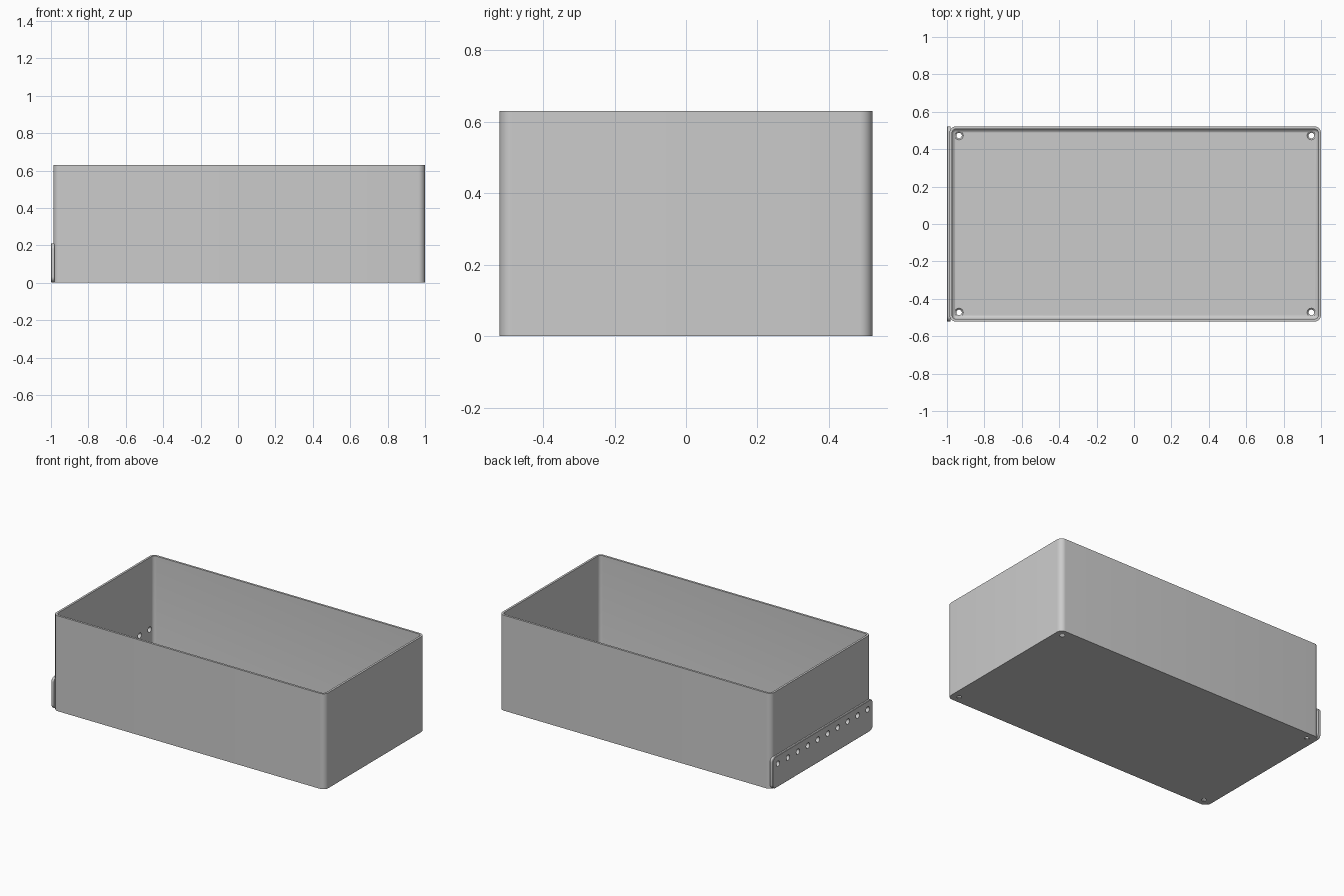
import bpy, bmesh, math
from mathutils import Matrix, Vector

cube = bpy.data.objects.get("Cube")
if cube:
    bpy.data.objects.remove(cube, do_unlink=True)

grey = bpy.data.materials.new("plain grey")
grey.use_nodes = True
colour = (0.6, 0.6, 0.6, 1)
grey.diffuse_color = colour
grey.node_tree.nodes["Principled BSDF"].inputs["Base Color"].default_value = colour

# Main dimensions
X0, X1, HALF_Y, TOP = -0.987, 1.0, 0.522, 0.63
CX, HALF_X = (X0 + X1) / 2, (X1 - X0) / 2
WALL, CORNER, FILLET = 0.014, 0.036, 0.02
PLATE_T, PLATE_H = 0.02, 0.208


def make_object(name, bm):
    bmesh.ops.recalc_face_normals(bm, faces=bm.faces)
    mesh = bpy.data.meshes.new(name)
    bm.to_mesh(mesh)
    bm.free()
    mesh.materials.append(grey)
    obj = bpy.data.objects.new(name, mesh)
    bpy.context.collection.objects.link(obj)
    return obj


def rounded_rect(hx, hy, radius, steps=8):
    """Outline of a rounded rectangle around the origin."""
    points = []
    for quarter, (sx, sy) in enumerate(((1, 1), (-1, 1), (-1, -1), (1, -1))):
        for i in range(steps + 1):
            a = (quarter + i / steps) * math.pi / 2
            points.append((sx * (hx - radius) + radius * math.cos(a),
                           sy * (hy - radius) + radius * math.sin(a)))
    return points


def loft(name, rings):
    """Skin equal-length rings and cap both ends."""
    bm = bmesh.new()
    loops = [[bm.verts.new(p) for p in ring] for ring in rings]
    for a, b in zip(loops, loops[1:]):
        for i in range(len(a)):
            j = (i + 1) % len(a)
            bm.faces.new((a[i], a[j], b[j], b[i]))
    bm.faces.new(loops[0])
    bm.faces.new(loops[-1])
    return make_object(name, bm)


def tray_ring(inset, z):
    outline = rounded_rect(HALF_X - inset, HALF_Y - inset, max(CORNER - inset, 0.001))
    return [(CX + x, y, z) for x, y in outline]


# Tray: outer wall, rim, inner wall, filleted floor
rings = [tray_ring(0, 0), tray_ring(0, TOP), tray_ring(WALL, TOP)]
for i in range(7):
    a = i / 6 * math.pi / 2
    rings.append(tray_ring(WALL + FILLET * (1 - math.cos(a)),
                           WALL + FILLET * (1 - math.sin(a))))
tray = loft("tray", rings)


# Mounting plate on the right end, with softened outer edge
def plate_ring(inset, x):
    outline = rounded_rect(HALF_Y - inset, PLATE_H / 2 - inset, 0.03 - inset)
    return [(x, y, z + PLATE_H / 2 + 0.002) for y, z in outline]


plate = loft("mounting_plate", [plate_ring(0, -1 + PLATE_T), plate_ring(0, -0.997),
                                plate_ring(0.003, -1)])


# Hole cutters
def add_cone(bm, centre, axis, r1, r2, depth):
    turn = Vector((0, 0, 1)).rotation_difference(Vector(axis)).to_matrix().to_4x4()
    bmesh.ops.create_cone(bm, cap_ends=True, segments=24, radius1=r1, radius2=r2,
                          depth=depth, matrix=Matrix.Translation(centre) @ turn)


def cut(obj, cutter):
    mod = obj.modifiers.new("holes", 'BOOLEAN')
    mod.operation, mod.solver, mod.object = 'DIFFERENCE', 'EXACT', cutter
    bpy.context.view_layer.objects.active = obj
    bpy.ops.object.modifier_apply(modifier=mod.name)


bm = bmesh.new()
for i in range(10):
    add_cone(bm, (X0, 0.104 * (i - 4.5), 0.155), (1, 0, 0), 0.018, 0.018, 0.1)
row_cutter = make_object("row_hole_cutter", bm)

bm = bmesh.new()
for sx in (-1, 1):
    for sy in (-1, 1):
        add_cone(bm, (CX + sx * 0.942, sy * 0.473, 0), (0, 0, 1), 0.015, 0.015, 0.1)
floor_cutter = make_object("floor_hole_cutter", bm)

bm = bmesh.new()
for sx in (-1, 1):
    for sy in (-1, 1):
        add_cone(bm, (CX + sx * 0.942, sy * 0.473, WALL), (0, 0, 1), 0.015, 0.031, 0.016)
sink_cutter = make_object("countersink_cutter", bm)

cut(plate, row_cutter)
for cutter in (row_cutter, floor_cutter, sink_cutter):
    cut(tray, cutter)
for cutter in (row_cutter, floor_cutter, sink_cutter):
    bpy.data.objects.remove(cutter, do_unlink=True)

# Smooth rounded corners, crisp edges elsewhere
for obj in (tray, plate):
    bpy.ops.object.select_all(action='DESELECT')
    obj.select_set(True)
    bpy.context.view_layer.objects.active = obj
    bpy.ops.object.shade_smooth_by_angle(angle=math.radians(35))
